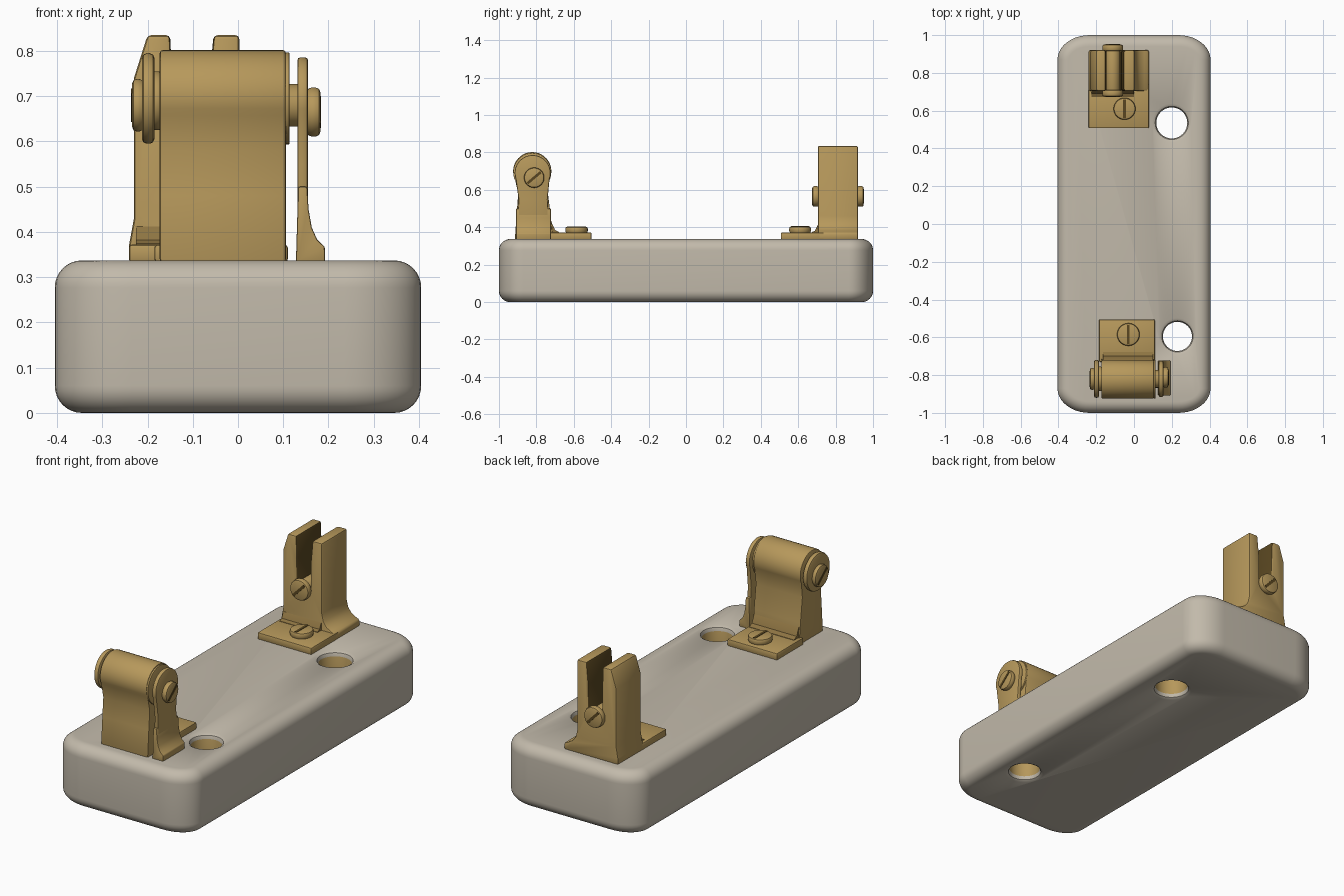
import bpy, bmesh, math
from mathutils import Vector

if "Cube" in bpy.data.objects:
    bpy.data.objects.remove(bpy.data.objects["Cube"])


def material(name, rgb):
    m = bpy.data.materials.new(name)
    m.use_nodes = True
    m.diffuse_color = (*rgb, 1)
    bsdf = next(n for n in m.node_tree.nodes if n.type == 'BSDF_PRINCIPLED')
    bsdf.inputs["Base Color"].default_value = (*rgb, 1)
    return m


STONE = material("warm grey", (0.54, 0.49, 0.405))
BRASS = material("brass", (0.47, 0.315, 0.105))
AGED = material("aged brass", (0.27, 0.175, 0.055))
DARK = material("dark brass", (0.10, 0.062, 0.015))


def finish(name, bm, mats, bevel=0.0, segments=2):
    """Turn a bmesh into a smooth-by-angle object, with baked edge rounding."""
    bmesh.ops.recalc_face_normals(bm, faces=bm.faces)
    mesh = bpy.data.meshes.new(name)
    bm.to_mesh(mesh)
    bm.free()
    for m in mats:
        mesh.materials.append(m)
    ob = bpy.data.objects.new(name, mesh)
    bpy.context.collection.objects.link(ob)
    if bevel:
        mod = ob.modifiers.new("Round", 'BEVEL')
        mod.width, mod.segments = bevel, segments
        mod.limit_method, mod.angle_limit = 'ANGLE', math.radians(40)
        bake(ob)
    smooth(ob)
    return ob


def bake(ob):
    graph = bpy.context.evaluated_depsgraph_get()
    mesh = bpy.data.meshes.new_from_object(ob.evaluated_get(graph))
    ob.modifiers.clear()
    ob.data = mesh


def smooth(ob):
    bpy.ops.object.select_all(action='DESELECT')
    ob.select_set(True)
    bpy.context.view_layer.objects.active = ob
    bpy.ops.object.shade_smooth_by_angle(angle=math.radians(35))


def loft(rings):
    """Skin closed rings of equal length and cap both ends."""
    bm = bmesh.new()
    loops = [[bm.verts.new(p) for p in ring] for ring in rings]
    n = len(loops[0])
    for a, b in zip(loops, loops[1:]):
        for i in range(n):
            j = (i + 1) % n
            bm.faces.new((a[i], a[j], b[j], b[i]))
    bm.faces.new(loops[0][::-1])
    bm.faces.new(loops[-1])
    return bm


def prism(axis, profile, lo, hi):
    """Extrude a (y, z) profile along x, or an (x, z) profile along y."""
    place = (lambda p, t: (t, p[0], p[1])) if axis == 'x' else (lambda p, t: (p[0], t, p[1]))
    return loft([[place(p, t) for p in profile] for t in (lo, hi)])


def box(lo, hi):
    rect = [(lo[1], lo[2]), (hi[1], lo[2]), (hi[1], hi[2]), (lo[1], hi[2])]
    return prism('x', rect, lo[0], hi[0])


def circle(r, z, cx=0, cy=0, n=40):
    return [(cx + r * math.cos(k * math.tau / n), cy + r * math.sin(k * math.tau / n), z)
            for k in range(n)]


def arc(cy, cz, r, start, end, n=24):
    angles = [math.radians(start + (end - start) * k / n) for k in range(n + 1)]
    return [(cy + r * math.cos(a), cz + r * math.sin(a)) for a in angles]


def disc(name, start, direction, r, depth, bevel=0.006):
    bm = loft([circle(r, 0), circle(r, depth)])
    bm.transform(Vector(direction).to_track_quat('Z', 'Y').to_matrix().to_4x4())
    bmesh.ops.translate(bm, verts=bm.verts, vec=start)
    return finish(name, bm, [BRASS], bevel)


def screw(name, start, direction, r, depth, turn):
    """Slotted screw head: rounded disc with a dark slot on its face."""
    disc(name + "_head", start, direction, r, depth, 0.01)
    bm = box((-r * 0.85, -0.007, depth - 0.005), (r * 0.85, 0.007, depth + 0.002))
    bmesh.ops.rotate(bm, verts=bm.verts, matrix=Vector((math.cos(turn), math.sin(turn), 0))
                     .to_track_quat('X', 'Z').to_matrix())
    bm.transform(Vector(direction).to_track_quat('Z', 'Y').to_matrix().to_4x4())
    bmesh.ops.translate(bm, verts=bm.verts, vec=start)
    finish(name + "_slot", bm, [DARK])


# Pillow-shaped base block
TOP = 0.337


def outline(d, z):
    rx, ry = 0.17 - d, 0.13 - d
    pts = []
    for q, (sx, sy) in enumerate([(1, 1), (-1, 1), (-1, -1), (1, -1)]):
        for k in range(11):
            a = math.radians(90 * (q + k / 10))
            pts.append((sx * (0.405 - d - rx) + rx * math.cos(a),
                        sy * (1.0 - d - ry) + ry * math.sin(a), z))
    return pts


R = 0.06
quarter = [math.radians(90 * k / 8) for k in range(9)]
lower = [outline(R * (1 - math.sin(a)), R * (1 - math.cos(a))) for a in quarter]
upper = [outline(R * (1 - math.cos(a)), TOP - R * (1 - math.sin(a))) for a in quarter]
base = finish("base_block", loft(lower + upper), [STONE])

# Two through holes with softened rims and brass linings
for cx, cy, r in [(0.20, 0.535, 0.082), (0.23, -0.595, 0.077)]:
    rims = [(0.03, -0.02), (0.02, 0.0), (0.006, 0.008), (0.0, 0.025)]
    rims += [(d, TOP - z) for d, z in reversed(rims)]
    bm = loft([circle(r + d, z, cx, cy) for d, z in rims])
    bm.faces.ensure_lookup_table()
    for f in bm.faces:
        f.material_index = int(0.05 < f.calc_center_median().z < TOP - 0.05)
    cutter = finish("hole_cutter", bm, [STONE, BRASS])
    cutter.hide_render = True
    cut = base.modifiers.new("Hole", 'BOOLEAN')
    cut.operation, cut.solver, cut.object = 'DIFFERENCE', 'EXACT', cutter
    cut.material_mode = 'TRANSFER'
    bake(base)
    bpy.data.objects.remove(cutter)
smooth(base)

# Front bracket: barrel-topped post, foot and fillet
FLOOR = TOP - 0.004
post = [(-0.915, FLOOR), (-0.905, 0.48), (-0.897, 0.58)] + arc(-0.822, 0.70, 0.102, 205, -25) \
    + [(-0.738, 0.58), (-0.722, 0.45), (-0.71, FLOOR)]
finish("front_post", prism('x', post, -0.173, 0.106), [BRASS], 0.007)
finish("front_foot", box((-0.185, -0.73, FLOOR), (0.11, -0.505, 0.372)), [BRASS], 0.007)
finish("front_fillet", prism('x', [(-0.735, 0.36), (-0.675, 0.36), (-0.678, 0.374), (-0.70, 0.385),
                                   (-0.718, 0.425), (-0.735, 0.44)], -0.165, 0.10), [AGED])
screw("front_foot_screw", (-0.03, -0.585, 0.37), (0, 0, 1), 0.06, 0.033, math.pi / 2)

# Hinge pin with its collars, end disc and screws
disc("hinge_pin", (-0.2, -0.82, 0.68), (1, 0, 0), 0.047, 0.345)
disc("right_washer", (-0.19, -0.82, 0.69), (1, 0, 0), 0.065, 0.02)
disc("left_collar", (0.104, -0.822, 0.695), (1, 0, 0), 0.102, 0.01, 0.003)
disc("end_disc", (-0.212, -0.82, 0.695), (1, 0, 0), 0.1, 0.027, 0.01)
screw("right_pin_screw", (-0.208, -0.82, 0.68), (-1, 0, 0), 0.058, 0.026, 0.7)
screw("left_pin_screw", (0.152, -0.812, 0.665), (1, 0, 0), 0.054, 0.03, 0.7)

# Thin cheek plate standing beside the barrel, with flared foot
cheek = [(-0.905, FLOOR), (-0.895, 0.55)] + arc(-0.82, 0.69, 0.096, 200, -20) \
    + [(-0.74, 0.55), (-0.725, FLOOR)]
finish("cheek_plate", prism('x', cheek, 0.131, 0.155), [BRASS], 0.007)
flare = [(0.128, FLOOR), (0.192, FLOOR), (0.192, 0.367), (0.175, 0.383), (0.163, 0.41),
         (0.156, 0.45), (0.153, 0.5), (0.133, 0.5)]
finish("cheek_foot", prism('y', flare, -0.908, -0.722), [BRASS], 0.004)

# Rear bracket: two prongs around an open slot, flared to one side
fork = [(-0.241, FLOOR), (-0.241, 0.37), (-0.23, 0.43), (-0.23, 0.74), (-0.2, 0.835),
        (-0.15, 0.835), (-0.145, 0.72), (-0.145, 0.56), (-0.065, 0.56), (-0.065, 0.72),
        (-0.054, 0.835), (0.003, 0.835), (0.003, 0.46), (0.012, 0.42), (0.03, 0.395),
        (0.055, 0.38), (0.079, 0.37), (0.079, FLOOR)]
bm = prism('y', fork, 0.705, 0.92)
bm.normal_update()
for f in bm.faces:
    c = f.calc_center_median()
    f.material_index = int(abs(f.normal.y) < 0.5 and -0.16 < c.x < -0.05 and c.z > 0.5)
finish("rear_fork", bm, [BRASS, DARK], 0.009)
finish("rear_foot", box((-0.241, 0.507, FLOOR), (0.079, 0.74, 0.372)), [BRASS], 0.007)
finish("rear_fillet", prism('x', [(0.72, 0.36), (0.67, 0.36), (0.673, 0.374), (0.69, 0.382),
                                  (0.703, 0.41), (0.72, 0.43)], -0.225, 0.0), [AGED])
screw("rear_foot_screw", (-0.05, 0.61, 0.37), (0, 0, 1), 0.058, 0.034, math.pi / 2)

# Cross screw through the fork
disc("cross_pin", (-0.113, 0.7, 0.565), (0, 1, 0), 0.04, 0.22)
for side, y, d in (("front", 0.71, -1), ("back", 0.915, 1)):
    screw("fork_" + side + "_screw", (-0.113, y, 0.565), (0, d, 0), 0.055, 0.035, 0.8)
